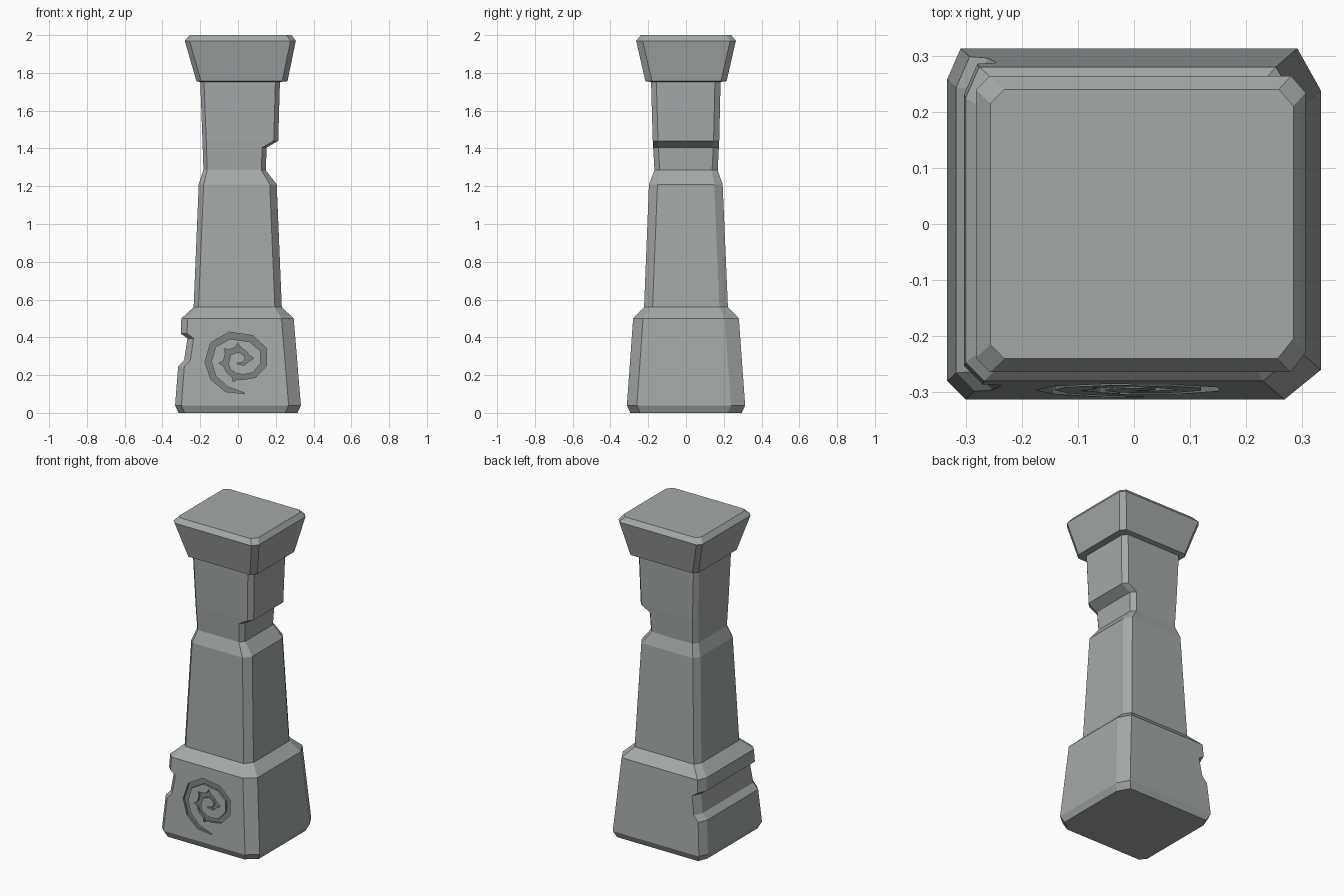
import bpy, bmesh
from mathutils import Vector

if "Cube" in bpy.data.objects:
    bpy.data.objects.remove(bpy.data.objects["Cube"])

# corner chamfers (dx, dy): front-left, front-right, back-right, back-left
BASE = ((.033, .033), (.065, .053), (.042, .075), (.024, .055))
SHAFT = ((.026, .028), (.037, .045), (.03, .045), (.025, .04))
NECK = ((.02, .022), (.024, .028), (.025, .03), (.02, .03))
CAP = ((.025, .025), (.028, .035), (.026, .03), (.025, .025))


def material(name, rgb):
    mat = bpy.data.materials.new(name)
    mat.diffuse_color = (*rgb, 1)
    mat.use_nodes = True
    mat.node_tree.nodes["Principled BSDF"].inputs["Base Color"].default_value = mat.diffuse_color
    return mat


MATS = [material("stone", (.37, .40, .395)),
        material("carved_stone", (.20, .22, .218))]


def face_y(z):
    """Front plane of the sloping base block."""
    return -.313 + (z - .04) * .033 / .46


def ring(bm, z, x0, x1, y0, y1, ch):
    (a, b), (c, d), (e, f), (g, h) = ch
    pts = [(x0, y0 + b), (x0 + a, y0), (x1 - c, y0), (x1, y0 + d),
           (x1, y1 - f), (x1 - e, y1), (x0 + g, y1), (x0, y1 - h)]
    return [bm.verts.new((x, y, z)) for x, y in pts]


def base_level(z, x0):
    """Level on the tapering base; x0 varies to make the broken left side."""
    t = (z - .04) / .46
    return (z, x0, .333 - .038 * t, face_y(z), -face_y(z), BASE)


def make_object(name, bm, mat_index):
    bmesh.ops.recalc_face_normals(bm, faces=bm.faces)
    for f in bm.faces:
        f.material_index = mat_index
    me = bpy.data.meshes.new(name)
    for mat in MATS:
        me.materials.append(mat)
    bm.to_mesh(me)
    bm.free()
    ob = bpy.data.objects.new(name, me)
    bpy.context.collection.objects.link(ob)
    return ob


# pillar: base with notch, shaft, neck with notch, flared cap
levels = [
    (0, -.315, .315, -.295, .295, BASE),
    base_level(.04, -.333),
    base_level(.245, -.317),
    base_level(.28, -.285),
    base_level(.395, -.268),
    base_level(.42, -.303),
    base_level(.50, -.30),
    (.56, -.235, .232, -.222, .222, SHAFT),
    (1.21, -.208, .205, -.196, .194, SHAFT),
    (1.285, -.183, .147, -.167, .168, NECK),
    (1.405, -.187, .152, -.174, .174, NECK),
    (1.44, -.188, .213, -.176, .176, NECK),
    (1.752, -.20, .222, -.185, .183, NECK),
    (1.756, -.22, .262, -.215, .215, CAP),
    (1.97, -.282, .306, -.264, .264, CAP),
    (2.0, -.256, .284, -.24, .24, CAP),
]
bm = bmesh.new()
rings = [ring(bm, *lv) for lv in levels]
for lo, hi in zip(rings, rings[1:]):
    for i in range(8):
        j = (i + 1) % 8
        bm.faces.new((lo[i], lo[j], hi[j], hi[i]))
bm.faces.new(rings[0])
bm.faces.new(rings[-1])
bmesh.ops.dissolve_limit(bm, angle_limit=.005, verts=bm.verts, edges=bm.edges)
pillar = make_object("stone_pillar", bm, 0)

# thorned spiral carving: x, z, half width, thorn length on the outer side
path = [(.035, .103, .002, 0), (-.06, .125, .014, 0), (-.13, .185, .016, 0),
        (-.158, .27, .017, 0), (-.132, .36, .017, 0), (-.045, .41, .018, 0),
        (.07, .393, .018, 0), (.135, .335, .018, 0), (.135, .255, .017, 0),
        (.085, .2, .015, 0), (.03, .19, .013, 0), (-.012, .195, .013, .034),
        (-.050, .222, .013, 0), (-.064, .262, .013, .036),
        (-.048, .316, .013, .034), (0, .334, .013, .036), (.032, .32, .012, 0),
        (.05, .29, .011, .034), (.03, .26, .009, 0), (-.005, .262, .002, 0)]
P = [Vector(p[:2]) for p in path]
outer, inner = [], []
for i, (x, z, w, thorn) in enumerate(path):
    t = (P[min(i + 1, len(P) - 1)] - P[max(i - 1, 0)]).normalized()
    n = Vector((-t.y, t.x))
    if thorn:
        outer += [P[i] + n * w - t * .014, P[i] + n * thorn, P[i] + n * w + t * .014]
    else:
        outer.append(P[i] + n * w)
    inner.append(P[i] - n * w)
outline = outer + inner[::-1]

bm = bmesh.new()
front, back = ([bm.verts.new((p.x, face_y(p.y) + d, p.y)) for p in outline]
               for d in (-.03, .014))
bm.faces.new(front)
bm.faces.new(back[::-1])
for i in range(len(outline)):
    j = (i + 1) % len(outline)
    bm.faces.new((front[i], back[i], back[j], front[j]))
cutter = make_object("spiral_cutter", bm, 1)
cutter.hide_render = True

# carve the spiral into the base front, keeping the darker cut surfaces
mod = pillar.modifiers.new("carving", 'BOOLEAN')
mod.operation = 'DIFFERENCE'
mod.solver = 'EXACT'
mod.material_mode = 'INDEX'
mod.object = cutter
bpy.context.view_layer.objects.active = pillar
bpy.ops.object.modifier_apply(modifier=mod.name)
bpy.data.objects.remove(cutter)
